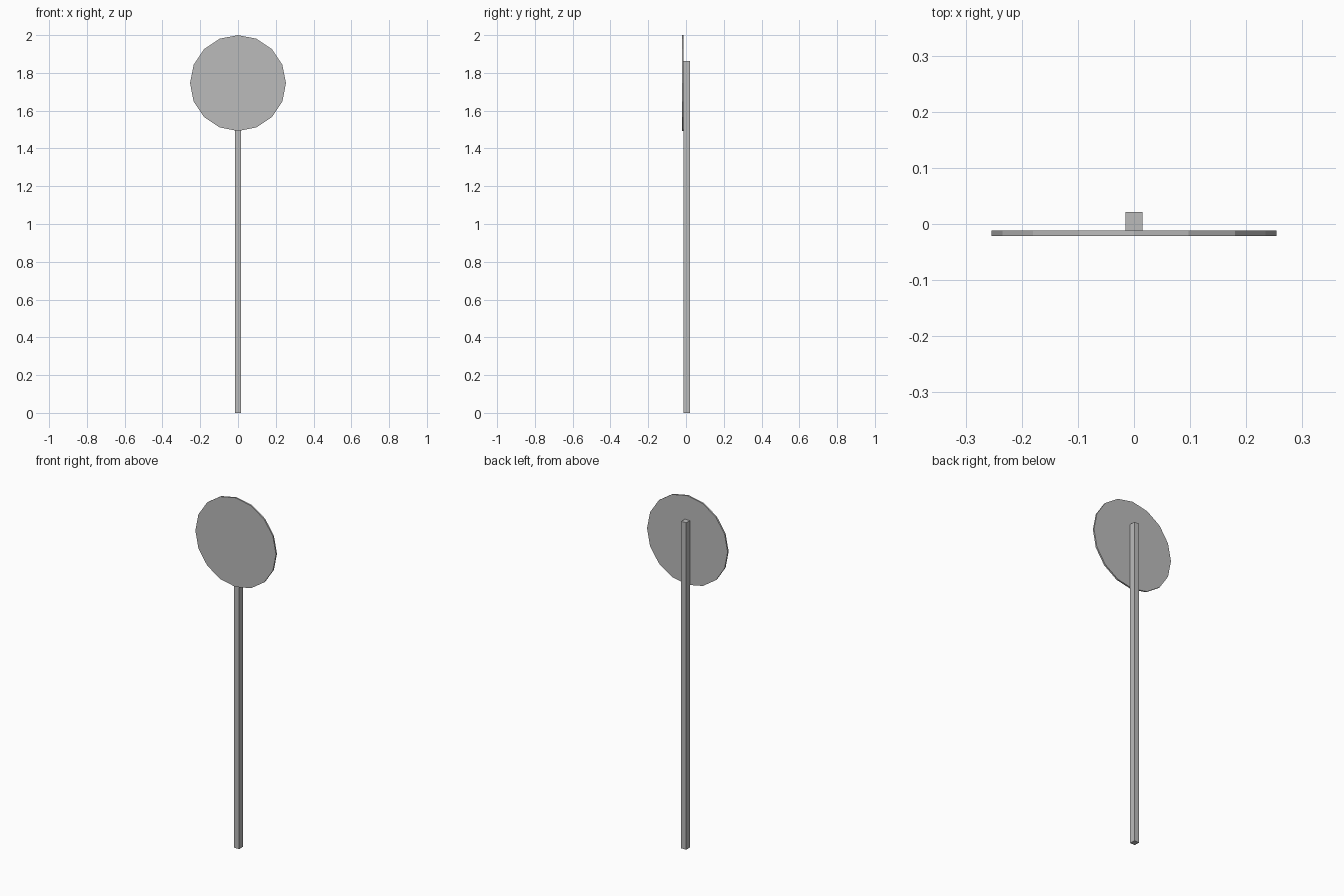
import bpy
import math

cube = bpy.data.objects.get("Cube")
if cube:
    bpy.data.objects.remove(cube, do_unlink=True)

# Single grey metal for every part
GREY = (0.5, 0.5, 0.5, 1)
metal = bpy.data.materials.new("grey metal")
metal.use_nodes = True
metal.diffuse_color = GREY
metal.node_tree.nodes["Principled BSDF"].inputs["Base Color"].default_value = GREY

RADIUS = 0.254
FRONT, JOIN, BACK = -0.021, -0.012, 0.021   # plate front, plate/post contact, post back
POST_WIDTH, POST_TOP = 0.031, 1.862


def finish(name):
    obj = bpy.context.object
    obj.name = name
    obj.data.materials.clear()
    obj.data.materials.append(metal)
    return obj


# Square post, standing on the ground
bpy.ops.mesh.primitive_cube_add(size=1, location=(0, (JOIN + BACK) / 2, POST_TOP / 2))
post = finish("post")
post.scale = (POST_WIDTH, BACK - JOIN, POST_TOP)

# Sixteen-sided sign plate, fixed to the front of the post
bpy.ops.mesh.primitive_cylinder_add(
    vertices=16, radius=RADIUS, depth=JOIN - FRONT,
    location=(0, (FRONT + JOIN) / 2, 2 - RADIUS), rotation=(math.pi / 2, 0, 0))
finish("sign_plate")
